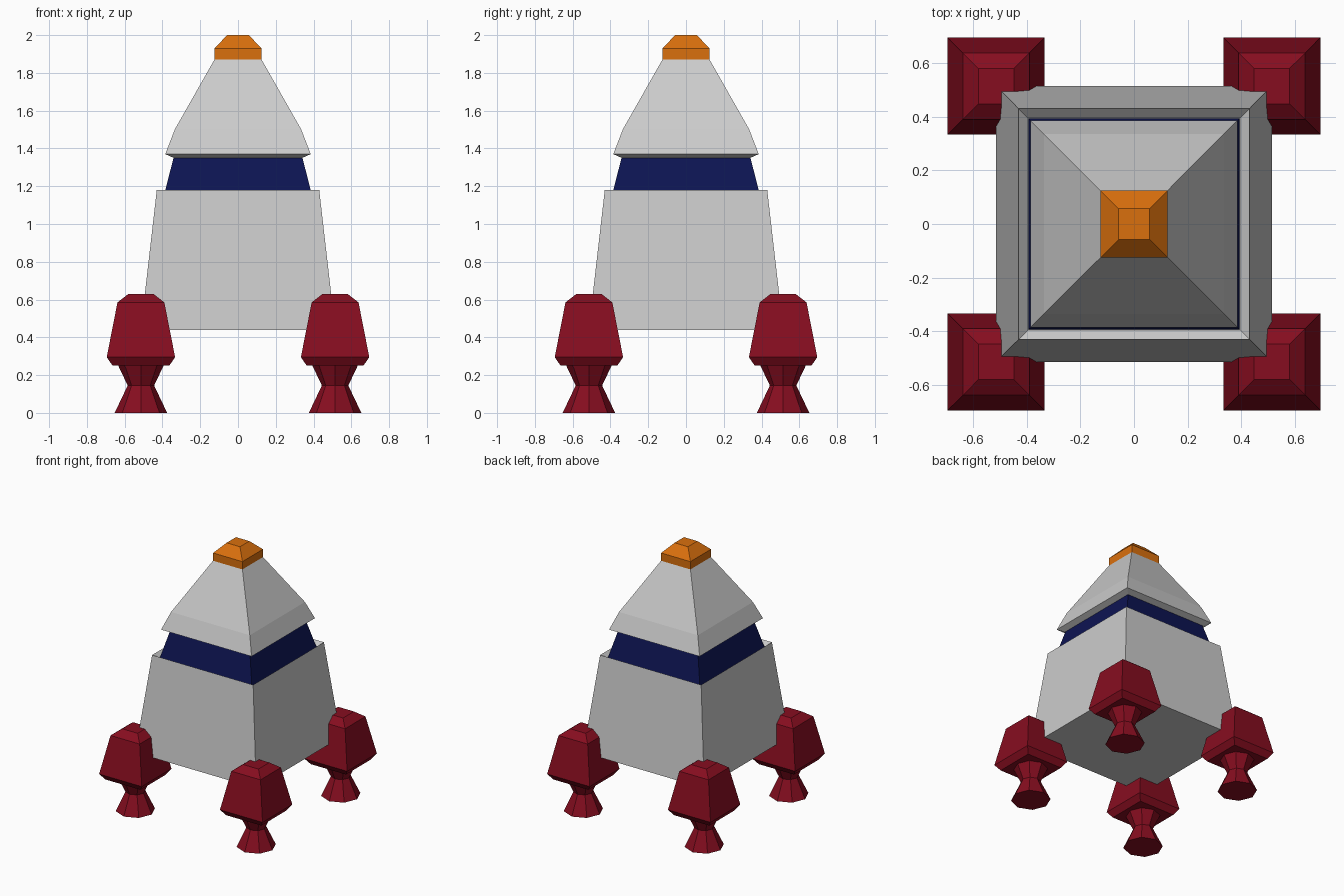
import bpy, bmesh, math

if "Cube" in bpy.data.objects:
    bpy.data.objects.remove(bpy.data.objects["Cube"])


def mat(name, rgb):
    m = bpy.data.materials.new(name)
    m.diffuse_color = (*rgb, 1)
    m.use_nodes = True
    m.node_tree.nodes["Principled BSDF"].inputs["Base Color"].default_value = m.diffuse_color
    return m


def loft(bm, profile, sides, start=0.0, cx=0, cy=0):
    """Stack regular polygon rings (radius, z) and cap both ends."""
    rings = []
    for r, z in profile:
        rings.append([bm.verts.new((cx + r * math.cos(start + math.tau * i / sides),
                                    cy + r * math.sin(start + math.tau * i / sides), z))
                      for i in range(sides)])
    for a, b in zip(rings, rings[1:]):
        for i in range(sides):
            j = (i + 1) % sides
            bm.faces.new((a[i], a[j], b[j], b[i]))
    bm.faces.new(rings[0][::-1])
    bm.faces.new(rings[-1])


def square_loft(bm, profile, cx=0, cy=0):
    """Same, with square rings given by half width."""
    loft(bm, [(h * math.sqrt(2), z) for h, z in profile], 4, math.pi / 4, cx, cy)


def finish(bm, name, material=None):
    me = bpy.data.meshes.new(name)
    bm.to_mesh(me)
    bm.free()
    ob = bpy.data.objects.new(name, me)
    bpy.context.collection.objects.link(ob)
    if material:
        me.materials.append(material)


red = mat("red", (0.24, 0.004, 0.014))
navy = mat("navy", (0.004, 0.007, 0.085))
orange = mat("orange", (0.70, 0.16, 0.004))

# Central sections: hull with recessed rim, band, nose and tip
sections = [
    ("hull", [(0.515, 0.44), (0.43, 1.18), (0.395, 1.145)], None),
    ("band", [(0.395, 1.14), (0.34, 1.355)], navy),
    ("nose_cone", [(0.34, 1.35), (0.385, 1.37), (0.335, 1.50), (0.125, 1.87)], None),
    ("nose_tip", [(0.125, 1.87), (0.125, 1.93), (0.057, 2.0)], orange),
]
for name, profile, material in sections:
    bm = bmesh.new()
    square_loft(bm, profile)
    finish(bm, name, material)

# Four corner boosters, each a square casing over an octagonal nozzle
casing = [(0.15, 0.25), (0.181, 0.295), (0.124, 0.585), (0.066, 0.63)]
nozzle = [(0.139, 0.0), (0.07, 0.145), (0.12, 0.25)]
c = 0.514
for sx, side in ((-1, "left"), (1, "right")):
    for sy, end in ((-1, "front"), (1, "back")):
        bm = bmesh.new()
        square_loft(bm, casing, sx * c, sy * c)
        finish(bm, f"{end}_{side}_booster", red)
        bm = bmesh.new()
        loft(bm, nozzle, 8, 0, sx * c, sy * c)
        finish(bm, f"{end}_{side}_nozzle", red)
